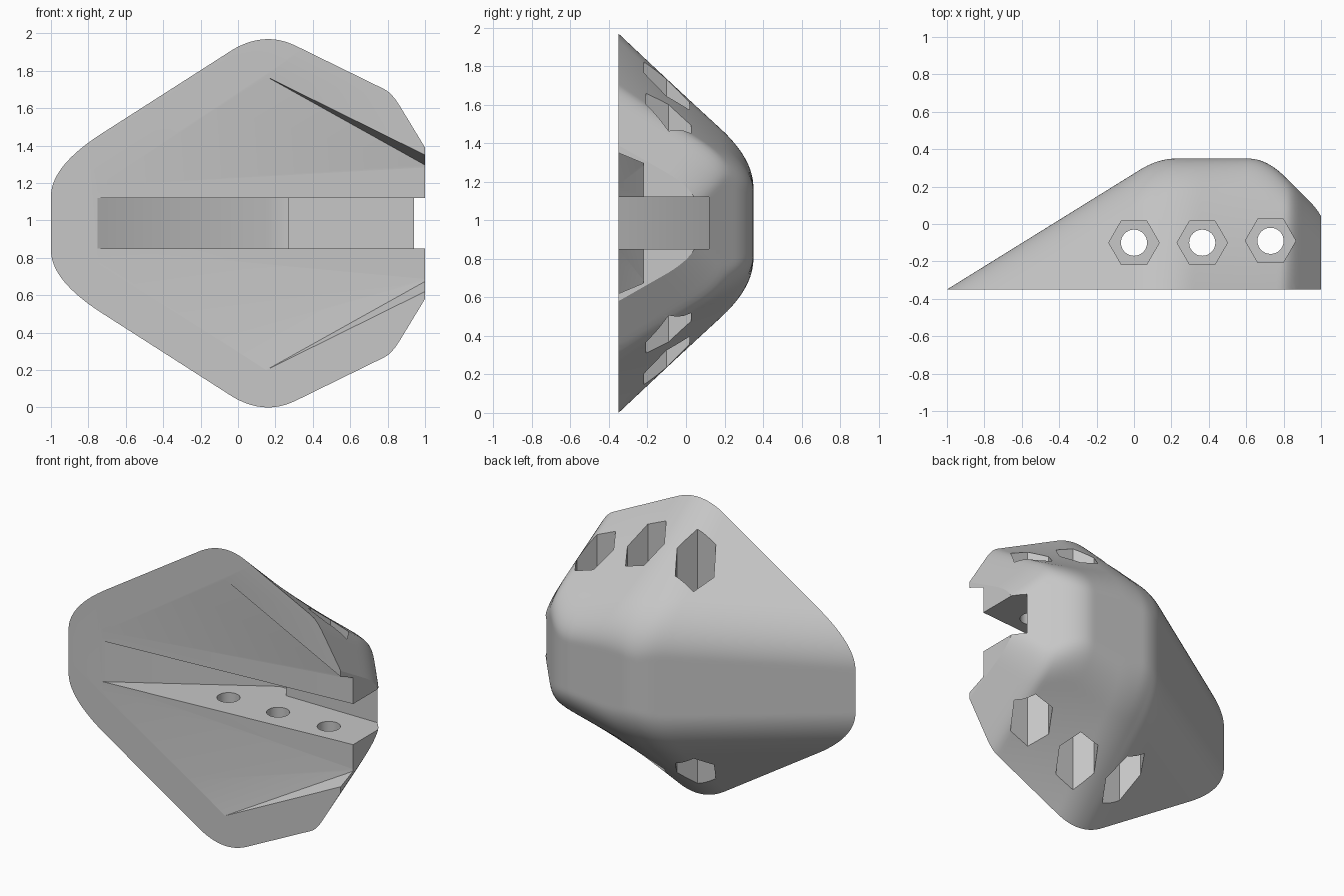
import bpy, bmesh, math

MID = 0.985      # height of the mirror plane
FRONT = -0.35    # flat mounting face

if "Cube" in bpy.data.objects:
    bpy.data.objects.remove(bpy.data.objects["Cube"], do_unlink=True)


def make_object(name, bm):
    bmesh.ops.recalc_face_normals(bm, faces=bm.faces)
    mesh = bpy.data.meshes.new(name)
    bm.to_mesh(mesh)
    bm.free()
    obj = bpy.data.objects.new(name, mesh)
    bpy.context.collection.objects.link(obj)
    return obj


def hull(name, points):
    bm = bmesh.new()
    for p in points:
        bm.verts.new(p)
    bmesh.ops.convex_hull(bm, input=bm.verts)
    return make_object(name, bm)


def prism(name, outline, z0, z1):
    """Extrude an (x, y) outline between two heights."""
    bm = bmesh.new()
    face = bm.faces.new([bm.verts.new((x, y, z0)) for x, y in outline])
    side = bmesh.ops.extrude_face_region(bm, geom=[face])["geom"]
    verts = [g for g in side if isinstance(g, bmesh.types.BMVert)]
    bmesh.ops.translate(bm, verts=verts, vec=(0, 0, z1 - z0))
    return make_object(name, bm)


def ring(cx, cy, radius, sides):
    return [(cx + radius * math.cos(math.tau * i / sides),
             cy + radius * math.sin(math.tau * i / sides)) for i in range(sides)]


def soft_min(a, b, blend):
    """Lower of two surfaces with a rounded edge between them."""
    h = max(blend - abs(a - b), 0) / blend
    return min(a, b) - h * h * blend / 4


def dome_depth(x, z):
    """Back surface as sloping faces blended at their edges."""
    z = abs(z)
    long_flank = (0.6135 + 0.64 * x - z) / 0.95
    twist = 0.95 - 0.46 * (max(x, 0.136) - 0.136)
    short_flank = FRONT + (1.1 - 0.49 * x - z) / twist
    corner = (1.855 - 1.65 * x - z) / 0.57
    flank = soft_min(soft_min(long_flank, short_flank, 0.21), corner, 0.08)
    roof = soft_min(soft_min(0.35, 0.62 * x + 0.27, 0.06), 1.06 - x, 0.1)
    return max(soft_min(flank, roof, 0.17), -1)


# Dome: a grid raised to the back surface, closed by a skirt and a flat front
bm = bmesh.new()
bmesh.ops.create_grid(bm, x_segments=106, y_segments=106, size=1.05)
for v in bm.verts:
    x, z = v.co.x - 0.05, v.co.y
    v.co = (x, dome_depth(x, z), z + MID)
border = [e for e in bm.edges if e.is_boundary]
skirt = bmesh.ops.extrude_edge_only(bm, edges=border)["geom"]
for g in skirt:
    if isinstance(g, bmesh.types.BMVert):
        g.co.y = -2
bmesh.ops.bisect_plane(bm, geom=bm.verts[:] + bm.edges[:] + bm.faces[:], dist=1e-6,
                       plane_co=(0, FRONT, 0), plane_no=(0, -1, 0), clear_outer=True)
bmesh.ops.holes_fill(bm, edges=[e for e in bm.edges if e.is_boundary])
bmesh.ops.triangulate(bm, faces=[f for f in bm.faces if len(f.verts) == 4])
body = make_object("hold_body", bm)

# Shallow hollow in the front face, deepening toward the open side
rim = [(-0.75, 0.2), (0.15, 0.785), (1.02, 0.355)]
points = []
for s in (1, -1):
    points += [(x, y, MID + s * z) for x, z in rim for y in (FRONT, FRONT - 0.1)]
    points.append((1.02, -0.218, MID + s * 0.3))
cutters = [hull("hollow_cutter", points)]

# Central slot: sloping floor, deep flat, then a step up to the open end
slot = [(-0.75, -0.6), (-0.75, FRONT), (0.16, 0.205), (0.27, 0.208),
        (0.27, 0.12), (0.94, 0.12), (0.96, 0.105), (1.2, 0.105), (1.2, -0.6)]
cutters.append(prism("slot_cutter", slot, MID - 0.135, MID + 0.135))

# Bolt holes with hexagonal pockets on both sides
for x, y in ((0, -0.1), (0.365, -0.1), (0.73, -0.09)):
    cutters.append(prism("bolt_cutter", ring(x, y, 0.07, 32), -0.5, 2.5))
    for s in (1, -1):
        cutters.append(prism("pocket_cutter", ring(x, y, 0.135, 6),
                             MID + s * 0.32, MID + s * 1.5))

bpy.context.view_layer.objects.active = body
for cutter in cutters:
    cutter.hide_render = True
    mod = body.modifiers.new("cut", "BOOLEAN")
    mod.operation, mod.solver, mod.object = "DIFFERENCE", "EXACT", cutter
    bpy.ops.object.modifier_apply(modifier=mod.name)
    bpy.data.objects.remove(cutter, do_unlink=True)

# Single grey material and smooth finish
grey = bpy.data.materials.new("light grey")
grey.use_nodes = True
colour = (0.57, 0.57, 0.57, 1)
grey.diffuse_color = colour
grey.node_tree.nodes["Principled BSDF"].inputs["Base Color"].default_value = colour
body.data.materials.clear()
body.data.materials.append(grey)
for poly in body.data.polygons:
    poly.material_index = 0
bpy.ops.object.select_all(action="DESELECT")
body.select_set(True)
bpy.ops.object.shade_smooth_by_angle(angle=math.radians(30))
